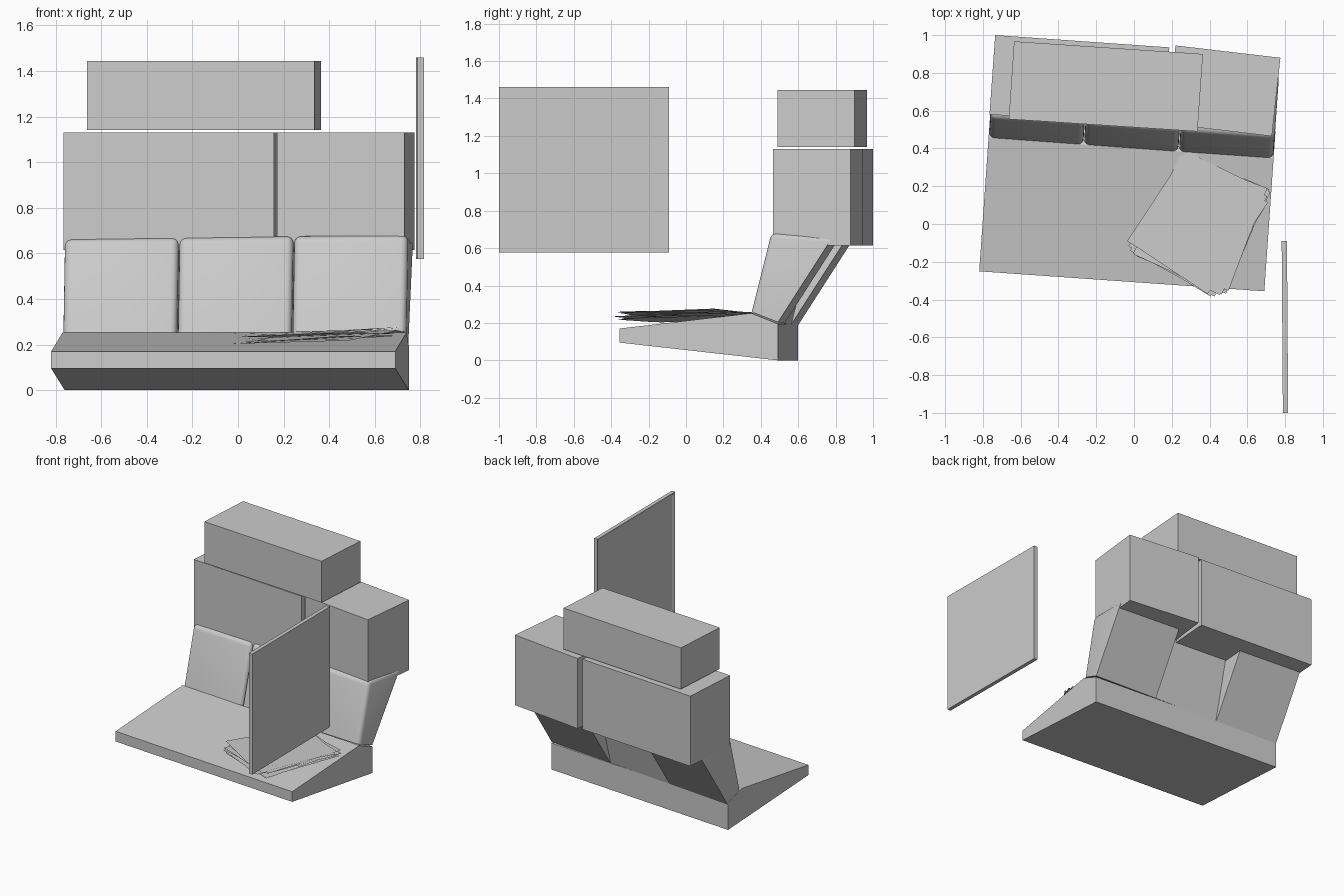
import bpy, bmesh, math, random
from mathutils import Matrix, Vector, Euler

if "Cube" in bpy.data.objects:
    bpy.data.objects.remove(bpy.data.objects["Cube"])

random.seed(4)
TURN = Matrix.Rotation(math.radians(-4), 4, 'Z')   # whole couch is turned slightly


def finish(name, bm):
    bmesh.ops.recalc_face_normals(bm, faces=bm.faces)
    me = bpy.data.meshes.new(name)
    bm.to_mesh(me)
    bm.free()
    ob = bpy.data.objects.new(name, me)
    bpy.context.collection.objects.link(ob)
    return ob


def extrude_profile(bm, points, u0, u1, roll=0.0):
    """Side profile of (depth, height) points, extruded across the width."""
    a = [bm.verts.new((u0, v, z + roll * u0)) for v, z in points]
    b = [bm.verts.new((u1, v, z + roll * u1)) for v, z in points]
    bm.faces.new(a)
    bm.faces.new(b)
    n = len(points)
    for i in range(n):
        j = (i + 1) % n
        bm.faces.new((a[i], a[j], b[j], b[i]))
    return a, b


def prism(name, corners, z0, z1):
    """Upright block on a four-cornered footprint."""
    bm = bmesh.new()
    lo = [bm.verts.new((x, y, z0)) for x, y in corners]
    hi = [bm.verts.new((x, y, z1)) for x, y in corners]
    bm.faces.new(lo)
    bm.faces.new(hi)
    for i in range(4):
        j = (i + 1) % 4
        bm.faces.new((lo[i], lo[j], hi[j], hi[i]))
    return finish(name, bm)


# Seat base: wedge with a raised front
U0, U1 = -0.80, 0.713
bm = bmesh.new()
extrude_profile(bm, [(-0.307, 0.095), (-0.307, 0.17), (0.40, 0.252),
                     (0.543, 0.195), (0.543, 0.0)], U0, U1)
bm.transform(TURN)
finish("seat_base", bm)

# Back cushions: deep at the ends, thin in the middle
deep = [(0.40, 0.25), (0.506, 0.674), (0.837, 0.652), (0.543, 0.195)]
thin = [(0.40, 0.25), (0.506, 0.674), (0.665, 0.663), (0.543, 0.195)]
step = (U1 - U0) / 3
for i, (name, prof) in enumerate([("left_cushion", deep), ("middle_cushion", thin),
                                  ("right_cushion", deep)]):
    bm = bmesh.new()
    a, b = extrude_profile(bm, prof, U0 + i * step + 0.002,
                           U0 + (i + 1) * step - 0.002, 0.013)
    pairs = [(a[0], a[1]), (b[0], b[1]), (a[1], b[1]), (a[1], a[2]), (b[1], b[2])]
    bmesh.ops.bevel(bm, geom=[bm.edges.get(p) for p in pairs], offset=0.03,
                    segments=4, profile=0.5, affect='EDGES')
    bm.transform(TURN)
    ob = finish(name, bm)
    bpy.ops.object.select_all(action='DESELECT')
    ob.select_set(True)
    bpy.context.view_layer.objects.active = ob
    bpy.ops.object.shade_smooth_by_angle(angle=math.radians(35))

# Storage boxes above the back
prism("left_box", [(-0.765, 0.58), (0.157, 0.515), (0.187, 0.935), (-0.735, 1.0)], 0.615, 1.13)
prism("right_box", [(0.172, 0.53), (0.73, 0.465), (0.775, 0.88), (0.22, 0.945)], 0.615, 1.13)
prism("top_box", [(-0.663, 0.555), (0.336, 0.49), (0.365, 0.90), (-0.635, 0.967)], 1.142, 1.445)

# Standing panel, recessed on the inner side
bm = bmesh.new()
bmesh.ops.create_cube(bm, size=1.0, matrix=Matrix.Diagonal((0.028, 0.91, 0.885, 1)))
inner = min(bm.faces, key=lambda f: f.calc_center_median().x)
bmesh.ops.inset_region(bm, faces=[inner], thickness=0.03, depth=0.0)
bmesh.ops.translate(bm, verts=inner.verts, vec=(0.012, 0, 0))
bm.transform(Matrix.Translation((0.799, -0.545, 1.018)) @ Matrix.Rotation(math.radians(0.4), 4, 'Z'))
finish("wall_panel", bm)

# Loose stack of thin sheets on the seat
for i in range(10):
    bm = bmesh.new()
    bmesh.ops.create_grid(bm, x_segments=1, y_segments=1, size=0.5)
    bm.transform(Matrix.Diagonal((0.51, 0.58, 1, 1)))
    rot = Euler((math.radians(random.uniform(-1, 5)), math.radians(random.uniform(-4, -1)),
                 math.radians(-27 + random.uniform(-7, 7)))).to_matrix().to_4x4()
    pos = Vector((0.355 + random.uniform(-0.02, 0.015), 0.01 + random.uniform(-0.02, 0.015),
                  0.222 + 0.004 * i))
    bm.transform(Matrix.Translation(pos) @ rot)
    finish("paper_sheet_%d" % (i + 1), bm)
